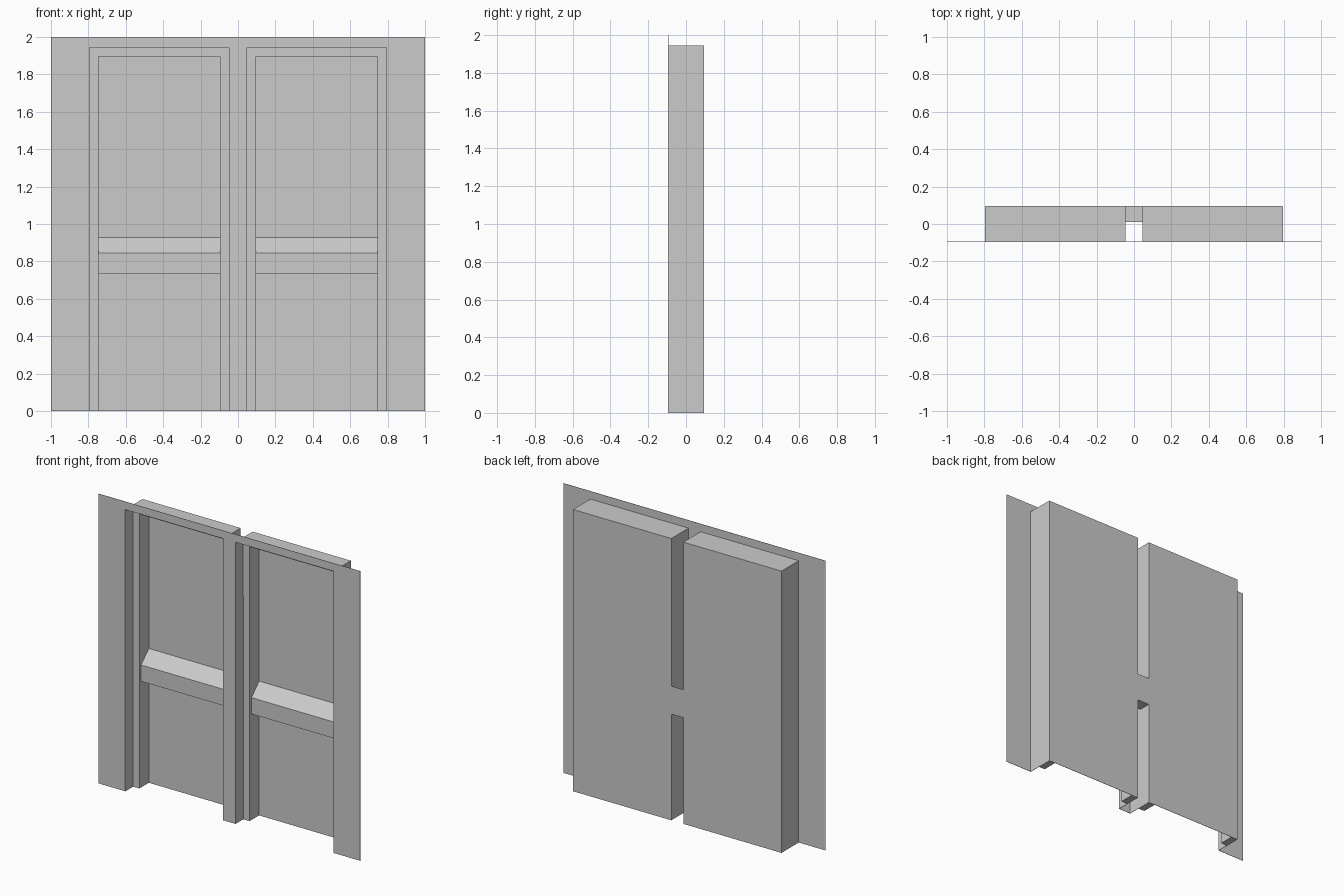
import bpy
import bmesh

if "Cube" in bpy.data.objects:
    bpy.data.objects.remove(bpy.data.objects["Cube"], do_unlink=True)

# Main measurements
FRONT, STEP, BACK = -0.094, -0.01, 0.094
OUT_IN, OUT_OUT, OUT_TOP = 0.047, 0.795, 1.945     # door casing outline
IN_IN, IN_OUT, IN_TOP = 0.096, 0.747, 1.895        # recess outline
BAR_LOW, BAR_MID, BAR_HIGH, BAR_FRONT = 0.733, 0.845, 0.927, 0.01

grey = bpy.data.materials.new("plain_grey")
grey.use_nodes = True
grey.diffuse_color = (0.6, 0.6, 0.6, 1)
grey.node_tree.nodes["Principled BSDF"].inputs["Base Color"].default_value = grey.diffuse_color


def make_part(name, faces, thin=True, mirror=False):
    """Object from lists of corner points, optionally a thin sheet, mirrored in x."""
    bm = bmesh.new()
    for corners in faces:
        bm.faces.new([bm.verts.new(c) for c in corners])
    bmesh.ops.remove_doubles(bm, verts=bm.verts, dist=0.0001)
    mesh = bpy.data.meshes.new(name)
    bm.to_mesh(mesh)
    bm.free()
    mesh.materials.append(grey)
    obj = bpy.data.objects.new(name, mesh)
    bpy.context.collection.objects.link(obj)
    if thin:
        solid = obj.modifiers.new("sheet_thickness", 'SOLIDIFY')
        solid.thickness = 0.002
        solid.offset = 0
    if mirror:
        mod = obj.modifiers.new("other_side", 'MIRROR')
        mod.use_mirror_merge = False
    return obj


def upright(outline, y):
    return [(x, y, z) for x, z in outline]


def ribbon(path, y0, y1):
    return [[(a[0], y0, a[1]), (b[0], y0, b[1]), (b[0], y1, b[1]), (a[0], y1, a[1])]
            for a, b in zip(path, path[1:])]


def arch(x0, x1, top):
    return [(x0, 0), (x0, top), (x1, top), (x1, 0)]


def flip_x(points):
    return [(-x, z) for x, z in reversed(points)]


outer = arch(OUT_IN, OUT_OUT, OUT_TOP)
inner = arch(IN_IN, IN_OUT, IN_TOP)

# Front sheet with two door openings
sheet = [(-1, 0)] + flip_x(outer) + outer + [(1, 0), (1, 2), (-1, 2)]
make_part("front_sheet", [upright(sheet, FRONT)])

# Back sheet: two door panels joined by a bridge at bar height
half = [(OUT_IN, BAR_LOW), (OUT_IN, 0), (OUT_OUT, 0),
        (OUT_OUT, OUT_TOP), (OUT_IN, OUT_TOP), (OUT_IN, BAR_HIGH)]
make_part("back_panels", [upright((half + flip_x(half))[::-1], BACK)])

# Outer casing walls, full depth
make_part("casing_walls", ribbon(outer, FRONT, BACK), mirror=True)

# Stepped jamb: front rim, inner reveal and closed feet
rim = upright(outer + inner[::-1], STEP)
feet = [[(a, STEP, 0), (a, BACK, 0), (b, BACK, 0), (b, STEP, 0)]
        for a, b in ((OUT_IN, IN_IN), (IN_OUT, OUT_OUT))]
make_part("stepped_jamb", [rim] + ribbon(inner, STEP, BACK) + feet, mirror=True)

# Cross bar with a sloped top inside each recess
section = [(BACK, BAR_LOW), (BAR_FRONT, BAR_LOW), (BAR_FRONT, BAR_MID), (BACK, BAR_HIGH)]
bar = [[(IN_IN, a[0], a[1]), (IN_OUT, a[0], a[1]), (IN_OUT, b[0], b[1]), (IN_IN, b[0], b[1])]
       for a, b in zip(section, section[1:])]
make_part("cross_bar", bar, mirror=True)

# Underside of the bridge between the doors
make_part("bridge_underside", [[(-OUT_IN, BAR_FRONT, BAR_LOW), (-OUT_IN, BACK, BAR_LOW),
                                (OUT_IN, BACK, BAR_LOW), (OUT_IN, BAR_FRONT, BAR_LOW)]], thin=False)
